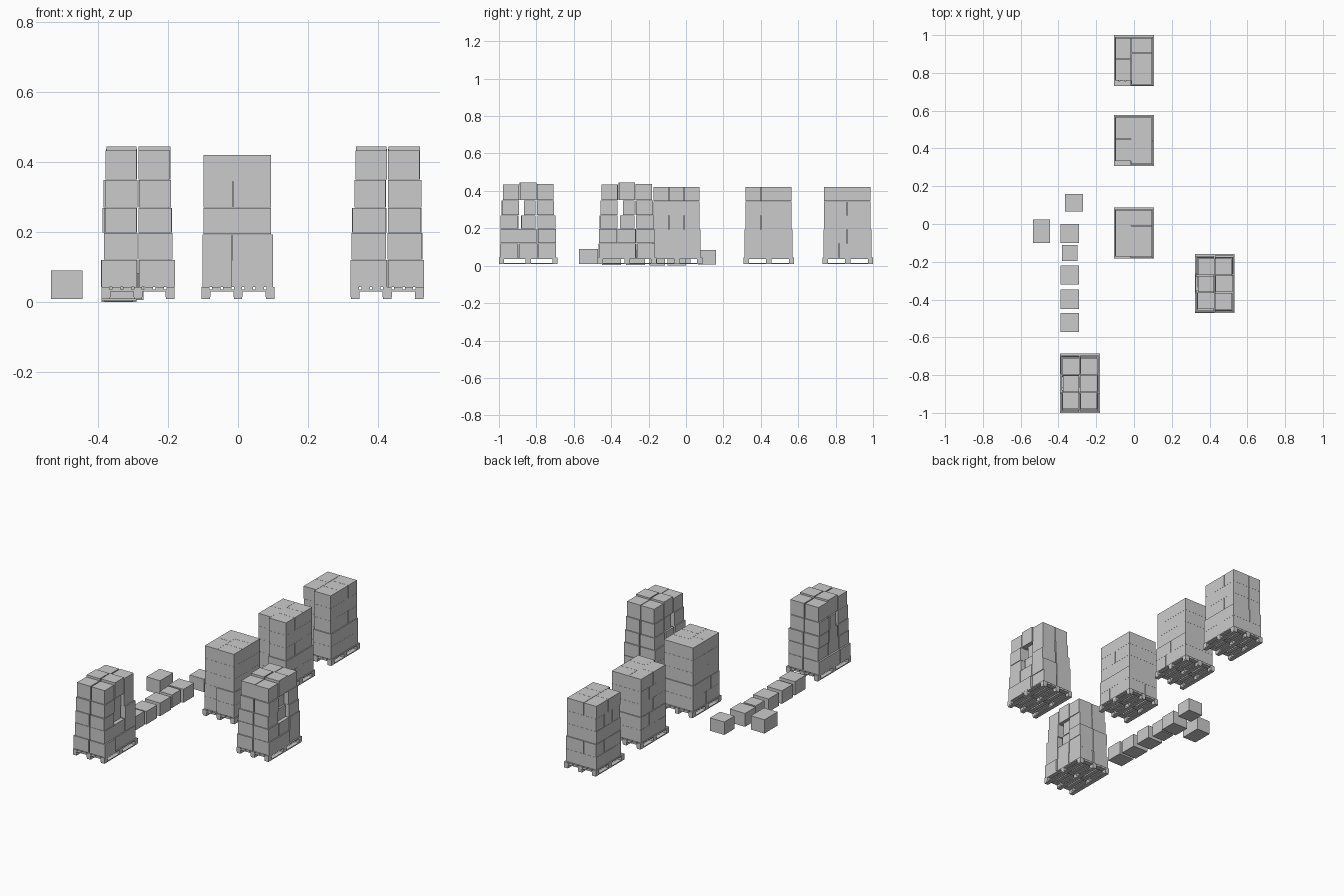
import bpy, bmesh, random
from mathutils import Matrix, Vector

if "Cube" in bpy.data.objects:
    bpy.data.objects.remove(bpy.data.objects["Cube"])

random.seed(4)


def make_object(name, boxes, origin=(0, 0, 0)):
    """One object from boxes given as (x0, x1, y0, y1, z0, z1)."""
    bm = bmesh.new()
    for x0, x1, y0, y1, z0, z1 in boxes:
        mid = Vector(((x0 + x1) / 2, (y0 + y1) / 2, (z0 + z1) / 2))
        m = Matrix.Translation(mid) @ Matrix.Diagonal((x1 - x0, y1 - y0, z1 - z0, 1))
        bmesh.ops.create_cube(bm, size=1, matrix=m)
    mesh = bpy.data.meshes.new(name)
    bm.to_mesh(mesh)
    bm.free()
    ob = bpy.data.objects.new(name, mesh)
    ob.location = origin
    bpy.context.collection.objects.link(ob)
    return ob


def jit(a=0.002):
    return random.uniform(-a, a)


def pallet(name, cx, cy, w, d):
    parts = []
    rows = (-d / 2 + 0.014, 0, d / 2 - 0.014)
    for x in (-w / 2 + 0.013, 0, w / 2 - 0.013):
        # bottom runner and its three blocks
        parts.append((x - 0.012, x + 0.012, -d / 2, d / 2, 0.008, 0.014))
        for y in rows:
            parts.append((x - 0.013, x + 0.013, y - 0.014, y + 0.014, 0.014, 0.030))
    # cross boards
    for y in rows:
        parts.append((-w / 2, w / 2, y - 0.014, y + 0.014, 0.030, 0.036))
    # deck boards
    n, gap = 7, 0.007
    bw = (w - gap * (n - 1)) / n
    for i in range(n):
        x = -w / 2 + i * (bw + gap)
        parts.append((x, x + bw, -d / 2, d / 2, 0.036, 0.043))
    make_object(name, parts, (cx, cy, 0))


def neat_stack(name, cy, inset):
    """Five tight layers: a narrow left column beside a wide right column."""
    h = 0.0755
    boxes = []
    for i in range(5):
        z = 0.043 + i * h
        split = -0.019 if i < 2 else -0.016
        grow = 0.003 if i < 2 else -0.002
        left, right = (2, 3) if i % 2 == 0 else (3, 2)
        for count, x0, x1, y0 in ((left, -0.099 - grow / 2, split, -0.132 + inset),
                                  (right, split + 0.001, 0.097 + grow, -0.128 - grow)):
            step = (0.124 + grow - y0) / count
            for k in range(count):
                boxes.append((x0 + jit(0.001), x1, y0 + k * step,
                              y0 + (k + 1) * step - 0.001, z, z + h - 0.0005))
    make_object(name, boxes, (0, cy, 0))


def loose_stack(name, cx, cy, side):
    """Five uneven layers of 2 x 3 boxes, with a void in one long face."""
    z_levels = (0.043, 0.121, 0.198, 0.27, 0.35, 0.434)
    half_y = (0.152, 0.150, 0.147, 0.142, 0.136)
    boxes = []
    for i in range(5):
        for col in (-1, 1):
            for k in range(3):
                step = half_y[i] * 2 / 3
                y0 = -half_y[i] + k * step + jit(0.002)
                y1 = y0 + step - 0.004
                outer = 0.101 - 0.002 * i + jit(0.005)
                z0, z1 = z_levels[i], z_levels[i + 1] - 0.001
                if i == 4:
                    outer -= 0.004
                    z1 += (0.0, 0.012, 0.004)[k]
                if i in (2, 3) and k == 1:
                    # smaller boxes leave the void
                    y0 += 0.012 if i == 2 else 0.024
                    y1 -= 0.006
                    if col == 1:
                        outer -= 0.022
                inner = 0.003 + jit(0.002)
                xa, xb = sorted((col * inner * side, col * outer * side))
                boxes.append((xa, xb, y0, y1, z0, z1))
    make_object(name, boxes, (cx, cy, 0))


# three tidy pallets in a row
for i, (cy, inset) in enumerate(((0.865, 0.026), (0.443, 0.022), (-0.048, 0.008))):
    pallet(f"row_pallet_{i + 1}", 0, cy, 0.21, 0.27)
    neat_stack(f"row_boxes_{i + 1}", cy, inset)

# two untidy pallets
for i, (cx, cy, side) in enumerate(((-0.286, -0.843, 1), (0.427, -0.315, 1))):
    pallet(f"uneven_pallet_{i + 1}", cx, cy, 0.21, 0.314)
    loose_stack(f"uneven_boxes_{i + 1}", cx, cy, side)

# boxes lying on the floor
floor_boxes = (
    (-0.365, -0.270, 0.065, 0.160, 0.006, 0.083),
    (-0.535, -0.445, -0.100, 0.024, 0.008, 0.090),
    (-0.390, -0.290, -0.100, 0.000, 0.000, 0.080),
    (-0.382, -0.300, -0.195, -0.112, 0.002, 0.080),
    (-0.390, -0.290, -0.320, -0.220, 0.004, 0.082),
    (-0.390, -0.290, -0.450, -0.348, 0.004, 0.082),
    (-0.390, -0.290, -0.572, -0.470, 0.008, 0.090),
)
for i, b in enumerate(floor_boxes):
    make_object(f"floor_box_{i + 1}", [b])
